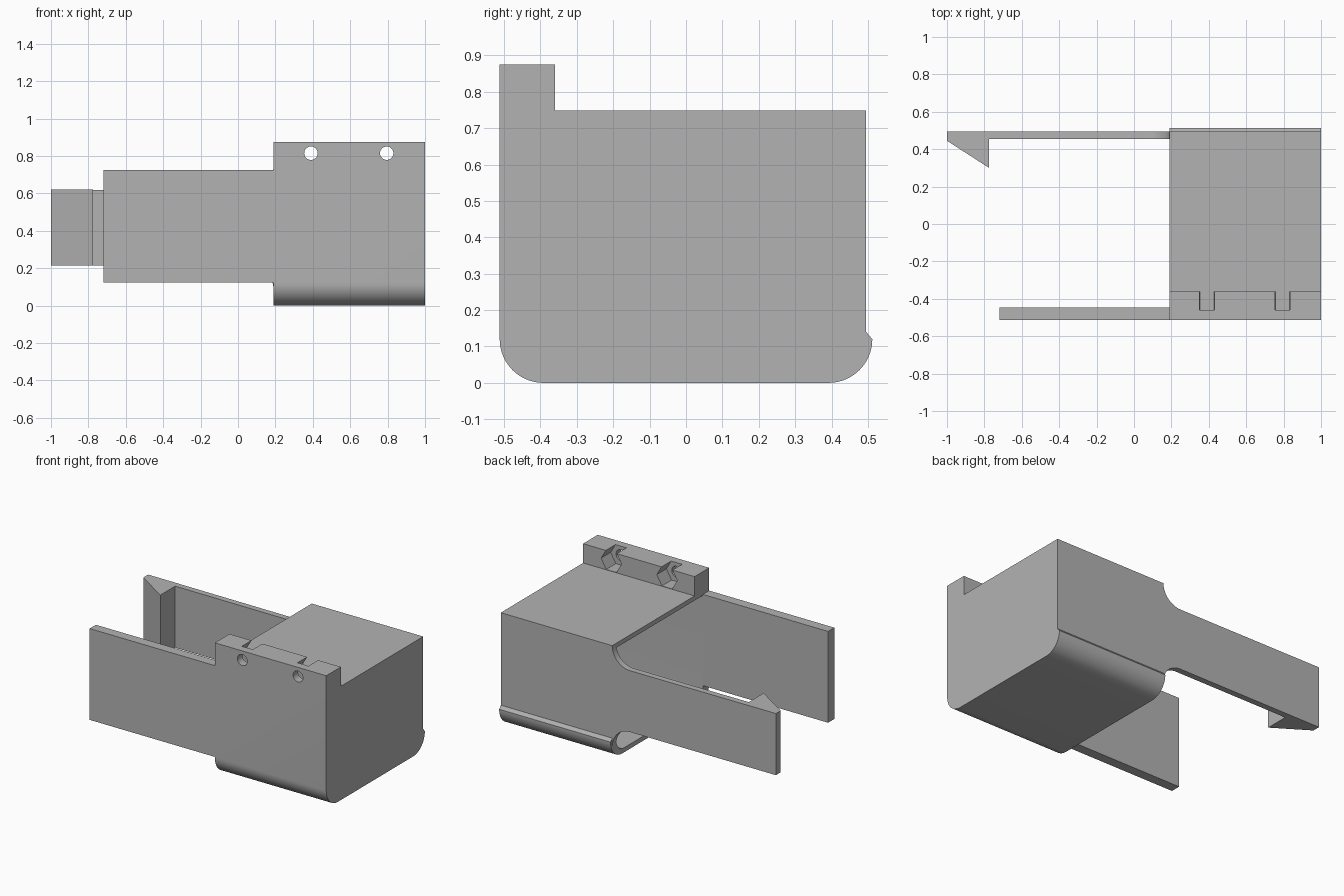
import bpy
import bmesh
from math import radians, sin, cos, pi
from mathutils import Vector

if "Cube" in bpy.data.objects:
    bpy.data.objects.remove(bpy.data.objects["Cube"], do_unlink=True)

grey = bpy.data.materials.new("mid grey")
grey.use_nodes = True
COLOUR = (0.45, 0.45, 0.45, 1)
grey.diffuse_color = COLOUR
grey.node_tree.nodes["Principled BSDF"].inputs["Base Color"].default_value = COLOUR

# How a 2D profile point and a depth map to space, per extrusion axis
AXES = {
    "x": lambda a, b, d: Vector((d, a, b)),
    "y": lambda a, b, d: Vector((a, d, b)),
    "z": lambda a, b, d: Vector((a, b, d)),
}


def prism(name, points, axis, low, high):
    """Extrude a closed profile along one axis."""
    bm = bmesh.new()
    place = AXES[axis]
    base = bm.faces.new([bm.verts.new(place(a, b, low)) for a, b in points])
    side = bmesh.ops.extrude_face_region(bm, geom=[base])["geom"]
    moved = [v for v in side if isinstance(v, bmesh.types.BMVert)]
    bmesh.ops.translate(bm, verts=moved, vec=place(0, 0, high - low))
    bmesh.ops.recalc_face_normals(bm, faces=bm.faces)
    mesh = bpy.data.meshes.new(name)
    bm.to_mesh(mesh)
    bm.free()
    mesh.materials.append(grey)
    obj = bpy.data.objects.new(name, mesh)
    bpy.context.collection.objects.link(obj)
    return obj


def arc(a, b, r, start, end, steps=16):
    angles = [radians(start + (end - start) * i / steps) for i in range(steps + 1)]
    return [(a + r * cos(t), b + r * sin(t)) for t in angles]


def rect(a0, a1, b0, b1):
    return [(a0, b0), (a1, b0), (a1, b1), (a0, b1)]


def combine(target, part, operation):
    """Merge a part into the target, or cut it away, then drop the part."""
    mod = target.modifiers.new(operation, "BOOLEAN")
    mod.operation = operation
    mod.solver = "EXACT"
    mod.object = part
    bpy.context.view_layer.objects.active = target
    bpy.ops.object.modifier_apply(modifier=mod.name)
    bpy.data.objects.remove(part, do_unlink=True)


OPEN, END = 0.19, 1.0            # box extent in x
FRONT, BACK, RIDGE = -0.512, 0.495, 0.512
TOP, R = 0.748, 0.12

# Box with rounded lower edges and a small ridge along the back
outer = (arc(FRONT + R, R, R, 180, 270) + arc(RIDGE - R, R, R, 270, 360)
         + [(BACK, 0.14), (BACK, TOP), (FRONT, TOP)])
cover = prism("latch_cover", outer, "x", OPEN, END)

# Back arm, flaring into the box with a concave curve above and below
f = 0.13
low, high = 0.215, 0.62
flare = ([(-1, high), (-1, low)]
         + arc(OPEN - f, low - f, f, 90, 0)
         + [(OPEN + 0.02, low - f), (OPEN + 0.02, high + f - 0.002)]
         + arc(OPEN - f, high + f - 0.002, f, 0, -90))
combine(cover, prism("back_arm", flare, "y", 0.455, BACK), "UNION")

# Wedge hook on the end of the back arm
hook = [(-1, BACK), (-1, 0.445), (-0.775, 0.3), (-0.775, BACK)]
combine(cover, prism("hook", hook, "z", low, high), "UNION")

# Front arm
combine(cover, prism("front_arm", rect(-0.72, OPEN + 0.02, 0.125, 0.725),
                     "y", FRONT, -0.447), "UNION")

# Raised lip on the top front edge
combine(cover, prism("lip", rect(FRONT, -0.36, TOP - 0.02, 0.875),
                     "x", OPEN, END), "UNION")

# Hollow inside, open on the arm side
r = 0.085
inner = (arc(-0.447 + r, 0.03 + r, r, 180, 270)
         + arc(0.455 - r, 0.03 + r, r, 270, 360)
         + [(0.455, TOP - 0.03), (-0.447, TOP - 0.03)])
combine(cover, prism("cavity", inner, "x", OPEN - 0.1, END - 0.04), "DIFFERENCE")

# Screw holes with hexagonal nut pockets behind them
for x in (0.39, 0.795):
    hole = arc(x, 0.815, 0.036, 0, 345, 23)
    pocket = arc(x, 0.815, 0.0745, 0, 300, 5)
    combine(cover, prism("hole", hole, "y", -0.6, -0.4), "DIFFERENCE")
    combine(cover, prism("pocket", pocket, "y", -0.46, -0.3), "DIFFERENCE")

bpy.ops.object.select_all(action="DESELECT")
cover.select_set(True)
bpy.context.view_layer.objects.active = cover
bpy.ops.object.shade_smooth_by_angle(angle=radians(30))
